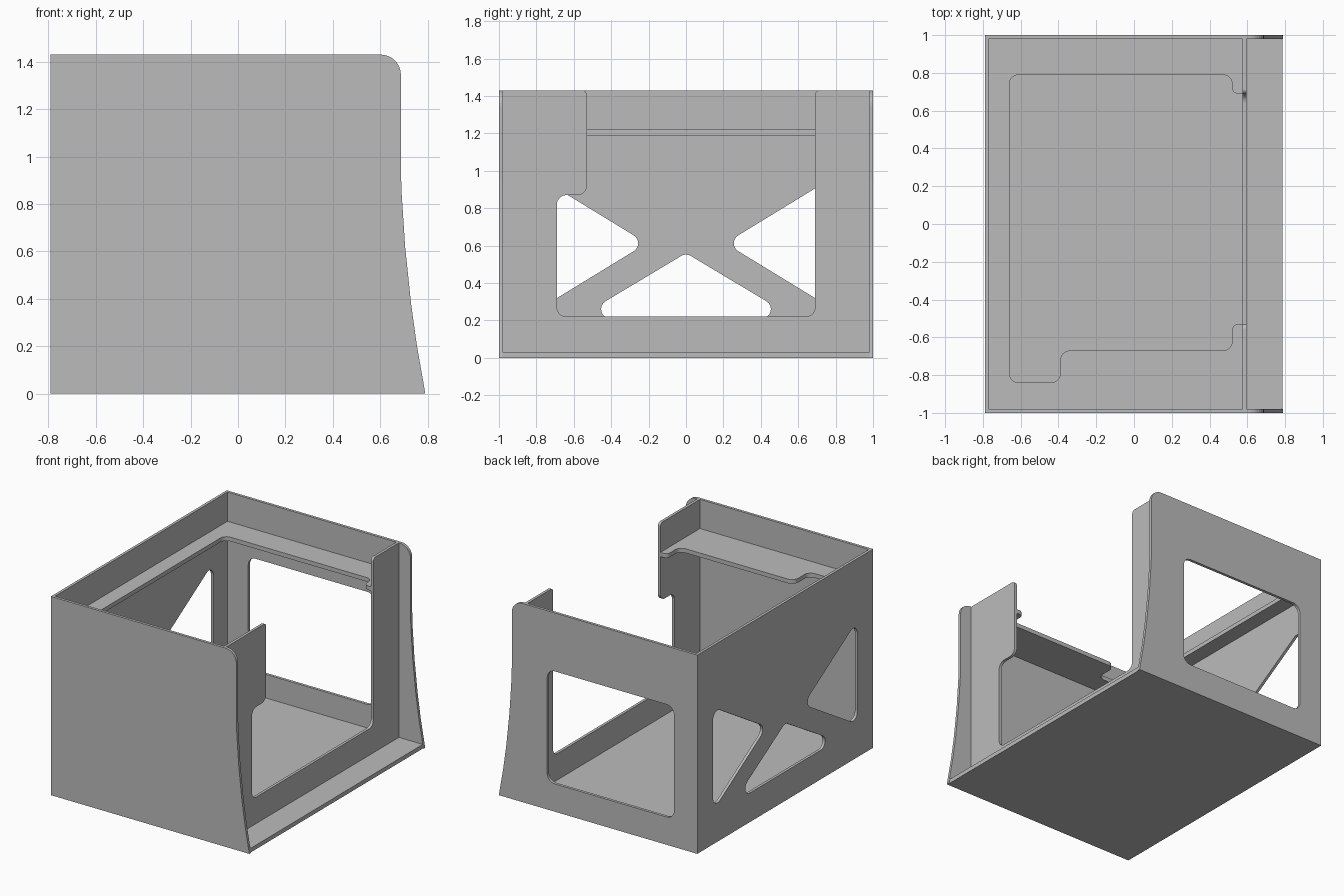
import bpy, bmesh, math
from mathutils import Matrix, Vector

cube = bpy.data.objects.get("Cube")
if cube:
    bpy.data.objects.remove(cube, do_unlink=True)

grey = bpy.data.materials.new("plain_grey")
grey.use_nodes = True
grey.diffuse_color = (0.5, 0.5, 0.5, 1)
grey.node_tree.nodes["Principled BSDF"].inputs["Base Color"].default_value = (0.5, 0.5, 0.5, 1)

T = 0.02                      # sheet thickness
FLOOR = 0.03
BACK, FRONT, SIDE, TOP = -0.79, 0.79, 1.0, 1.43

# Columns of each frame: outline u, outline v, plate normal
FRAMES = {
    "x": Matrix(((0, 0, 1), (1, 0, 0), (0, 1, 0))),
    "y": Matrix(((1, 0, 0), (0, 0, -1), (0, 1, 0))),
    "z": Matrix.Identity(3),
}


def rounded(points, steps=8):
    """Turn (u, v, radius) corners into an outline with arcs."""
    out = []
    for i, (u, v, r) in enumerate(points):
        p = Vector((u, v))
        if not r:
            out.append(p)
            continue
        a = (Vector(points[i - 1][:2]) - p).normalized()
        b = (Vector(points[(i + 1) % len(points)][:2]) - p).normalized()
        half = a.angle(b) / 2
        centre = p + (a + b).normalized() * (r / math.sin(half))
        start = p + a * (r / math.tan(half)) - centre
        end = p + b * (r / math.tan(half)) - centre
        sweep = start.angle_signed(end)
        for k in range(steps + 1):
            t = -sweep * k / steps
            c, s = math.cos(t), math.sin(t)
            out.append(centre + Vector((start.x * c - start.y * s,
                                        start.x * s + start.y * c)))
    return out


def rect(u0, u1, v0, v1, r=0):
    return [(u0, v0, r), (u1, v0, r), (u1, v1, r), (u0, v1, r)]


def plate(name, axis, low, high, outline, holes=()):
    """Flat sheet between low and high along an axis, with cut-outs."""
    curve = bpy.data.curves.new(name + "_outline", "CURVE")
    curve.dimensions = "2D"
    curve.fill_mode = "BOTH"
    curve.extrude = (high - low) / 2
    for loop in (outline, *holes):
        pts = rounded(loop)
        spline = curve.splines.new("POLY")
        spline.points.add(len(pts) - 1)
        for sp, p in zip(spline.points, pts):
            sp.co = (p.x, p.y, 0, 1)
        spline.use_cyclic_u = True
    helper = bpy.data.objects.new(name + "_outline", curve)
    bpy.context.collection.objects.link(helper)
    deps = bpy.context.evaluated_depsgraph_get()
    mesh = bpy.data.meshes.new_from_object(helper.evaluated_get(deps))
    bpy.data.objects.remove(helper, do_unlink=True)

    frame = FRAMES[axis].to_4x4()
    frame.translation["xyz".index(axis)] = (low + high) / 2
    mesh.transform(frame)
    bm = bmesh.new()
    bm.from_mesh(mesh)
    bmesh.ops.remove_doubles(bm, verts=bm.verts, dist=0.0001)
    bmesh.ops.recalc_face_normals(bm, faces=bm.faces)
    for f in bm.faces:
        f.smooth = False
    bm.to_mesh(mesh)
    bm.free()
    mesh.name = name
    mesh.materials.clear()
    mesh.materials.append(grey)
    obj = bpy.data.objects.new(name, mesh)
    bpy.context.collection.objects.link(obj)
    return obj


IN = SIDE - T

# Floor
plate("floor", "z", 0, FLOOR, rect(BACK, 0.785, -IN, IN))

# Side walls with a flared open edge; one has a window
side = [(BACK, 0, 0), (FRONT, 0, 0), (0.785, FLOOR, 0), (0.755, 0.2, 0),
        (0.73, 0.38, 0), (0.705, 0.62, 0), (0.69, 0.85, 0),
        (0.687, 0.95, 0), (0.687, TOP, 0.085), (BACK, TOP, 0)]
plate("solid_side_wall", "y", -SIDE, -IN, side)
plate("window_side_wall", "y", IN, SIDE, side,
      [rect(-0.605, 0.405, 0.2, 1.01, 0.06)])

# Braced wall with three triangular cut-outs
R = 0.05
triangles = [[(-0.585, 0.21, R), (0.585, 0.21, R), (0, 0.56, R)]]
for s in (-1, 1):
    triangles.append([(s * 0.82, 0.24, R), (s * 0.21, 0.6125, R), (s * 0.82, 0.985, R)])
plate("braced_wall", "x", BACK, BACK + T, rect(-IN, IN, FLOOR, TOP), triangles)

# Open panel, set in from the flared edge
P0, P1 = 0.575, 0.595
plate("opening_panel", "x", P0, P1, [
    (-IN, FLOOR, 0), (IN, FLOOR, 0), (IN, TOP, 0), (0.69, TOP, 0.025),
    (0.69, 0.22, R), (-0.69, 0.22, R), (-0.69, 0.87, R),
    (-0.53, 0.87, R), (-0.53, TOP, 0.025), (-IN, TOP, 0)])

# Ledge running round the inside
plate("inner_ledge", "z", 1.19, 1.22, [
    (BACK + T, -IN, 0), (P0, -IN, 0), (P0, -0.53, 0), (0.52, -0.53, 0.03),
    (0.52, -0.67, R), (-0.39, -0.67, R), (-0.39, -0.84, R),
    (-0.66, -0.84, R), (-0.66, 0.79, R), (0.52, 0.79, R),
    (0.52, 0.69, 0.03), (P0, 0.69, 0), (P0, IN, 0), (BACK + T, IN, 0)])
